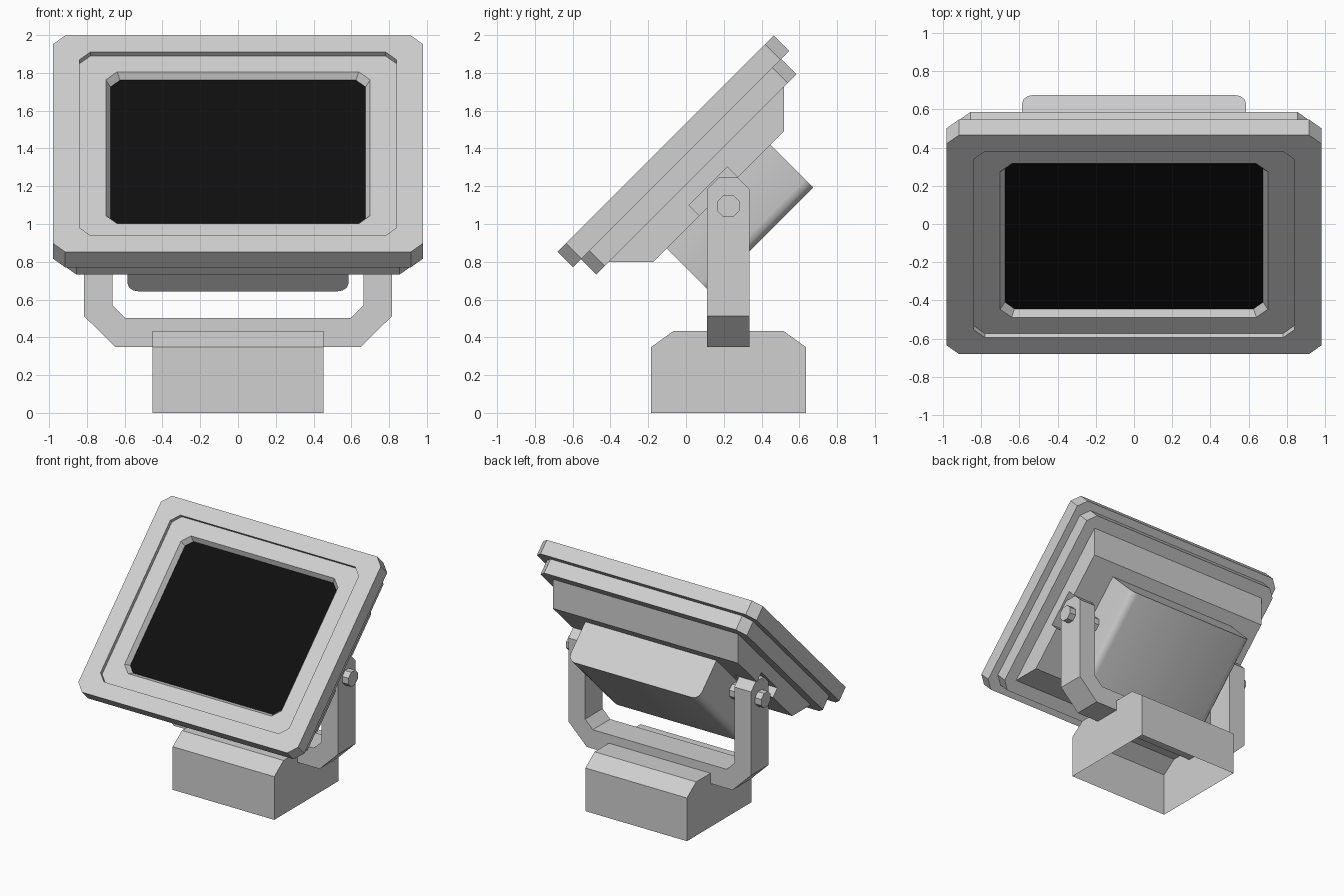
import bpy, bmesh, math
from mathutils import Matrix

if "Cube" in bpy.data.objects:
    bpy.data.objects.remove(bpy.data.objects["Cube"])

# The lamp head is modelled flat (front facing +Z, at Z = 0) and then tilted 45 degrees
TILT = Matrix.Translation((0, -0.1075, 1.425)) @ Matrix.Rotation(math.radians(45), 4, 'X')
UPRIGHT = Matrix.Identity(4)


def material(name, rgb):
    m = bpy.data.materials.new(name)
    m.diffuse_color = (*rgb, 1)
    m.use_nodes = True
    m.node_tree.nodes["Principled BSDF"].inputs["Base Color"].default_value = m.diffuse_color
    return m


grey = material("light_grey_metal", (0.63, 0.63, 0.63))
black = material("black_glass", (0.0046, 0.0046, 0.0046))


def finish(name, bm, matrix=UPRIGHT, mats=(grey,)):
    me = bpy.data.meshes.new(name)
    bm.to_mesh(me)
    bm.free()
    for m in mats:
        me.materials.append(m)
    ob = bpy.data.objects.new(name, me)
    bpy.context.collection.objects.link(ob)
    ob.matrix_world = matrix
    return ob


def prism(bm, pts, a, b, axis):
    """Extrude a profile: (y, z) points along x, or (x, z) points along y."""
    def co(p, t):
        return (t, p[0], p[1]) if axis == 'x' else (p[0], t, p[1])
    lo = [bm.verts.new(co(p, a)) for p in pts]
    hi = [bm.verts.new(co(p, b)) for p in pts]
    faces = [bm.faces.new(lo), bm.faces.new(hi)]
    n = len(pts)
    for i in range(n):
        j = (i + 1) % n
        faces.append(bm.faces.new((lo[i], lo[j], hi[j], hi[i])))
    bmesh.ops.recalc_face_normals(bm, faces=faces)
    return bm


def loft(rings):
    """Join chamfered rectangles (half_x, half_y, chamfer, z) and cap both ends."""
    bm = bmesh.new()
    loops = []
    for hx, hy, c, z in rings:
        pts = [(hx, hy - c), (hx - c, hy), (c - hx, hy), (-hx, hy - c),
               (-hx, c - hy), (c - hx, -hy), (hx - c, -hy), (hx, c - hy)]
        loops.append([bm.verts.new((x, y, z)) for x, y in pts])
    for a, b in zip(loops, loops[1:]):
        for i in range(8):
            j = (i + 1) % 8
            bm.faces.new((a[i], a[j], b[j], b[i]))
    bm.faces.new(loops[0])
    end = bm.faces.new(loops[-1])
    bmesh.ops.recalc_face_normals(bm, faces=bm.faces)
    return bm, end


# Front frame: outer rim, shallow step, tapered window and black glass
bm, glass = loft([(0.98, 0.81, 0.065, -0.115), (0.98, 0.81, 0.065, 0),
                  (0.84, 0.688, 0.06, 0), (0.84, 0.688, 0.06, -0.03),
                  (0.70, 0.568, 0.06, -0.03), (0.675, 0.543, 0.05, -0.0675)])
glass.material_index = 1
finish("front_frame", bm, TILT, (grey, black))

# Second, slightly smaller frame behind it
bm, _ = loft([(0.92, 0.75, 0.065, -0.23), (0.92, 0.75, 0.065, -0.115)])
finish("rear_frame", bm, TILT)

# Housing with sloping top and bottom, notched at both sides for the yoke arms
housing = finish("housing", prism(bmesh.new(), [(-0.656, -0.228), (0.656, -0.228),
                 (0.488, -0.396), (-0.488, -0.396)], -0.826, 0.826, 'x'), TILT)
bm = bmesh.new()
notch = [(-0.143, -0.318), (0.143, -0.318), (0.143, -0.5), (-0.143, -0.5)]
for s in (-1, 1):
    prism(bm, notch, s * 0.63, s * 0.9, 'x')
cutter = finish("notch_cutter", bm, TILT)
cutter.hide_render = True
cutter.hide_viewport = True
cut = housing.modifiers.new("notches", 'BOOLEAN')
cut.operation = 'DIFFERENCE'
cut.solver = 'EXACT'
cut.object = cutter

# Gear box on the back, with rounded smooth rear edges
bm = prism(bmesh.new(), [(-0.585, -0.38), (0.585, -0.38), (0.585, -0.717), (-0.585, -0.717)],
           -0.389, 0.389, 'y')
edges = [e for e in bm.edges if all(v.co.z < -0.7 for v in e.verts)
         and abs(e.verts[0].co.x - e.verts[1].co.x) < 0.01]
bmesh.ops.bevel(bm, geom=edges, offset=0.06, segments=3, profile=0.5, affect='EDGES')
for f in bm.faces:
    f.smooth = True
box = finish("gear_box", bm, TILT)
box.data.set_sharp_from_angle(angle=math.radians(40))

# U-shaped yoke with chamfered arm tips
half = [(0.65, 0.35), (0.815, 0.512), (0.815, 1.245), (0.665, 1.245), (0.665, 0.57), (0.597, 0.503)]
bm = prism(bmesh.new(), half + [(-x, z) for x, z in reversed(half)], 0.112, 0.335, 'y')
tips = [e for e in bm.edges if all(v.co.z > 1.24 for v in e.verts)
        and abs(e.verts[0].co.y - e.verts[1].co.y) < 0.01]
bmesh.ops.bevel(bm, geom=tips, offset=0.06, segments=1, affect='EDGES')
finish("yoke", bm)

# Pivot bolts through the arms
for side, s in (("left", -1), ("right", 1)):
    bm = bmesh.new()
    m = (Matrix.Translation((s * 0.72, 0.224, 1.095)) @ Matrix.Rotation(math.pi / 2, 4, 'Y')
         @ Matrix.Rotation(math.pi / 8, 4, 'Z'))
    bmesh.ops.create_cone(bm, cap_ends=True, segments=8, radius1=0.064, radius2=0.064,
                          depth=0.30, matrix=m)
    finish(side + "_pivot_bolt", bm)

# Foot block with chamfered top, open underneath
bm = prism(bmesh.new(), [(-0.185, 0), (0.635, 0), (0.635, 0.348), (0.517, 0.433),
                         (-0.067, 0.433), (-0.185, 0.348)], -0.453, 0.453, 'x')
under = [f for f in bm.faces if f.calc_center_median().z < 0.001]
bmesh.ops.delete(bm, geom=under, context='FACES_ONLY')
finish("foot_block", bm)
